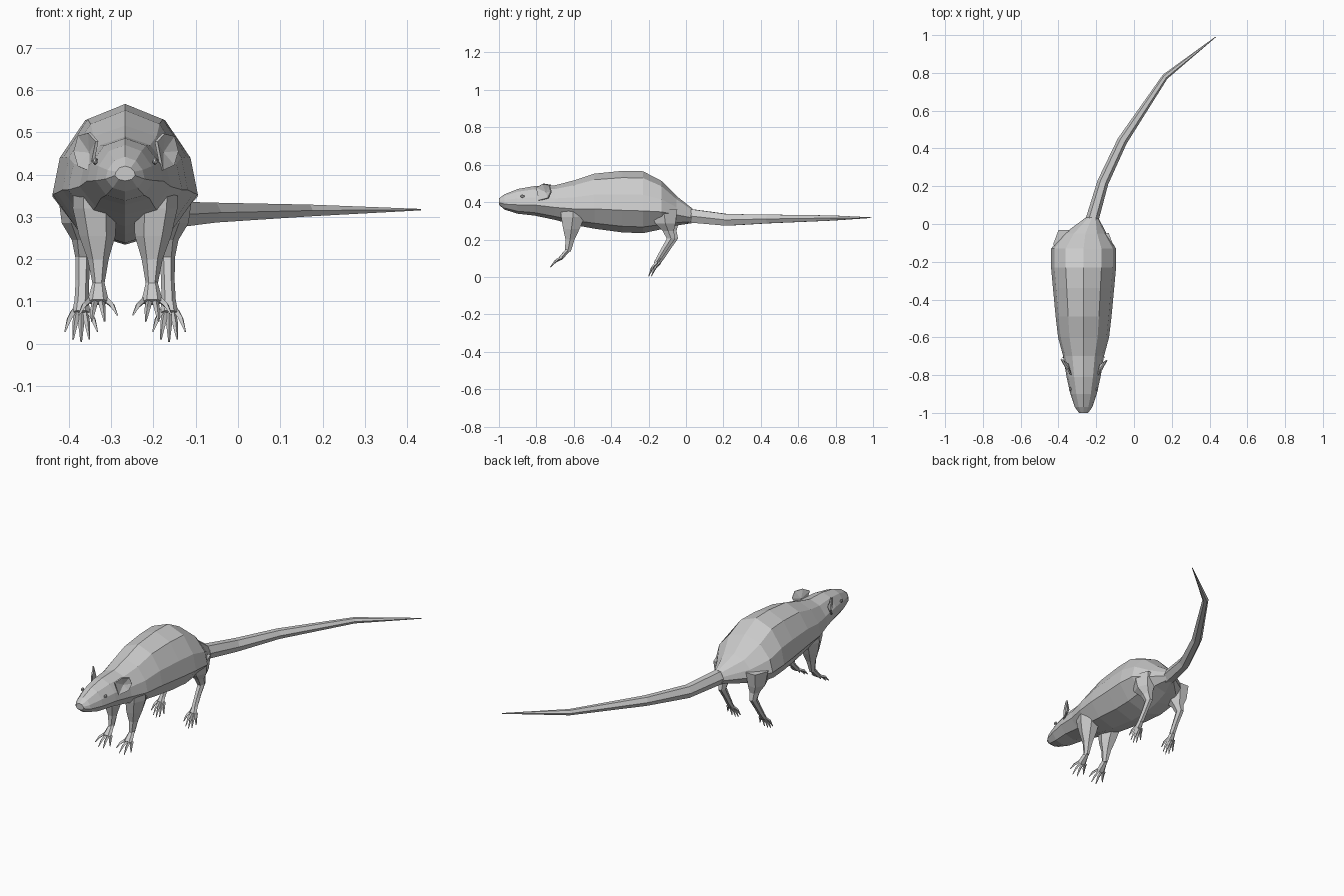
import bpy, bmesh, math
from mathutils import Vector

if "Cube" in bpy.data.objects:
    bpy.data.objects.remove(bpy.data.objects["Cube"])

CX = -0.267  # centre line of the body


def loft(name, rings):
    """Skin a list of equal-length closed rings and cap both ends."""
    bm = bmesh.new()
    add_loft(bm, rings)
    return finish(name, bm)


def add_loft(bm, rings):
    vs = [[bm.verts.new(p) for p in r] for r in rings]
    n = len(vs[0])
    for a, b in zip(vs, vs[1:]):
        for i in range(n):
            j = (i + 1) % n
            bm.faces.new((a[i], a[j], b[j], b[i]))
    bm.faces.new(vs[0])
    bm.faces.new(vs[-1])


def finish(name, bm):
    bmesh.ops.recalc_face_normals(bm, faces=bm.faces)
    me = bpy.data.meshes.new(name)
    bm.to_mesh(me)
    bm.free()
    ob = bpy.data.objects.new(name, me)
    bpy.context.collection.objects.link(ob)
    return ob


def flat_ring(c, rx, ry, n=6):
    """Horizontal elliptical ring, used for the limbs."""
    return [(c[0] + rx * math.cos(2 * math.pi * i / n),
             c[1] + ry * math.sin(2 * math.pi * i / n), c[2]) for i in range(n)]


def tube_rings(pts, radii, n):
    """Rings square to a path; each radius is (sideways, upright)."""
    pts = [Vector(p) for p in pts]
    rings = []
    for i, p in enumerate(pts):
        t = (pts[min(i + 1, len(pts) - 1)] - pts[max(i - 1, 0)]).normalized()
        side = t.cross(Vector((0, 0, 1))).normalized()
        up = side.cross(t)
        a, b = radii[i]
        rings.append([p + side * a * math.cos(2 * math.pi * k / n)
                      + up * b * math.sin(2 * math.pi * k / n) for k in range(n)])
    return rings


# Head and body: y, half width, top z, bottom z, x shift
sections = [
    (-1.0, 0.024, 0.42, 0.385, 0), (-0.97, 0.046, 0.442, 0.36, 0),
    (-0.90, 0.070, 0.470, 0.338, 0), (-0.81, 0.090, 0.486, 0.328, 0),
    (-0.70, 0.108, 0.490, 0.305, 0), (-0.60, 0.135, 0.516, 0.278, 0),
    (-0.49, 0.148, 0.552, 0.258, 0), (-0.34, 0.162, 0.567, 0.238, 0),
    (-0.23, 0.172, 0.565, 0.234, 0), (-0.13, 0.172, 0.513, 0.255, 0),
    (-0.05, 0.112, 0.432, 0.275, 0.01), (0.035, 0.032, 0.365, 0.288, 0.045),
]
half = [(0, 1), (0.55, 0.89), (0.9, 0.62), (1, 0.36), (0.64, 0.1), (0, 0)]
outline = half + [(-x, t) for x, t in half[-2:0:-1]]
loft("body", [[(CX + dx + x * w, y, zb + t * (zt - zb)) for x, t in outline]
              for y, w, zt, zb, dx in sections])

# Tail
loft("tail", tube_rings(
    [(-0.235, -0.03, 0.328), (-0.217, 0.04, 0.325), (-0.165, 0.22, 0.305),
     (-0.062, 0.44, 0.31), (0.165, 0.78, 0.315), (0.432, 0.99, 0.317)],
    [(0.036, 0.045), (0.034, 0.041), (0.030, 0.036), (0.027, 0.027),
     (0.016, 0.016), (0.002, 0.002)], 6))


def foot(name, ankle, palm, width, toes, reach, drop, s):
    """Flat palm with a fan of pointed toes."""
    bm = bmesh.new()
    add_loft(bm, tube_rings([ankle, palm], [(0.014, 0.014), (width, 0.012)], 6))
    p = Vector(palm)
    for i in range(toes):
        f = 2 * i / (toes - 1) - 1
        k = 1 - 0.35 * f * f
        root = p + Vector((s * f * width * 0.8, 0.008, 0.004))
        tip = p + Vector((s * f * width * 1.75, -reach * k, -drop * k))
        mid = root.lerp(tip, 0.5) + Vector((0, -0.004, 0.006))
        add_loft(bm, tube_rings([root, mid, tip],
                                [(0.008, 0.008), (0.007, 0.007), (0.002, 0.002)], 4))
    finish(name, bm)


for s, label in ((1, "right"), (-1, "left")):
    X = lambda d: CX + s * d
    back = 0.015 if s < 0 else 0.0  # left hind leg sits slightly further back

    # Front leg
    loft("front_leg_" + label, [flat_ring((X(d), y, z), rx, ry) for d, y, z, rx, ry in (
        (0.078, -0.60, 0.40, 0.045, 0.085), (0.072, -0.605, 0.32, 0.052, 0.072),
        (0.066, -0.613, 0.255, 0.043, 0.050), (0.064, -0.62, 0.20, 0.025, 0.028),
        (0.063, -0.632, 0.135, 0.013, 0.018))])
    foot("front_foot_" + label, (X(0.063), -0.63, 0.145), (X(0.064), -0.672, 0.098),
         0.026, 4, 0.055, 0.047, s)

    # Hind leg
    loft("hind_leg_" + label, [flat_ring((X(d), y + back, z), rx, ry) for d, y, z, rx, ry in (
        (0.105, -0.12, 0.36, 0.055, 0.085), (0.105, -0.11, 0.285, 0.045, 0.062),
        (0.100, -0.095, 0.245, 0.026, 0.034), (0.100, -0.080, 0.205, 0.018, 0.026),
        (0.101, -0.115, 0.15, 0.016, 0.021), (0.103, -0.145, 0.10, 0.017, 0.018))])
    foot("hind_foot_" + label, (X(0.103), -0.135 + back, 0.115),
         (X(0.104), -0.163 + back, 0.073), 0.022, 5, 0.037, 0.069, s)

    # Ear: cupped rim flaring out and back from the head
    bm = bmesh.new()
    rim = [(0.070, -0.800, 0.478), (0.088, -0.765, 0.498), (0.112, -0.728, 0.492),
           (0.122, -0.718, 0.455), (0.112, -0.735, 0.420), (0.084, -0.785, 0.408)]
    ring = [bm.verts.new((X(d), y, z)) for d, y, z in rim]
    cup = bm.verts.new((X(0.085), -0.745, 0.452))
    for i in range(6):
        bm.faces.new((ring[i], ring[(i + 1) % 6], cup))
    ear = finish("ear_" + label, bm)
    mod = ear.modifiers.new("thickness", 'SOLIDIFY')
    mod.thickness = 0.007

    # Eye
    bm = bmesh.new()
    bmesh.ops.create_icosphere(bm, subdivisions=1, radius=0.012)
    for v in bm.verts:
        v.co = Vector((v.co.x * 0.6 + X(0.071), v.co.y - 0.875, v.co.z * 0.8 + 0.432))
    finish("eye_" + label, bm)
